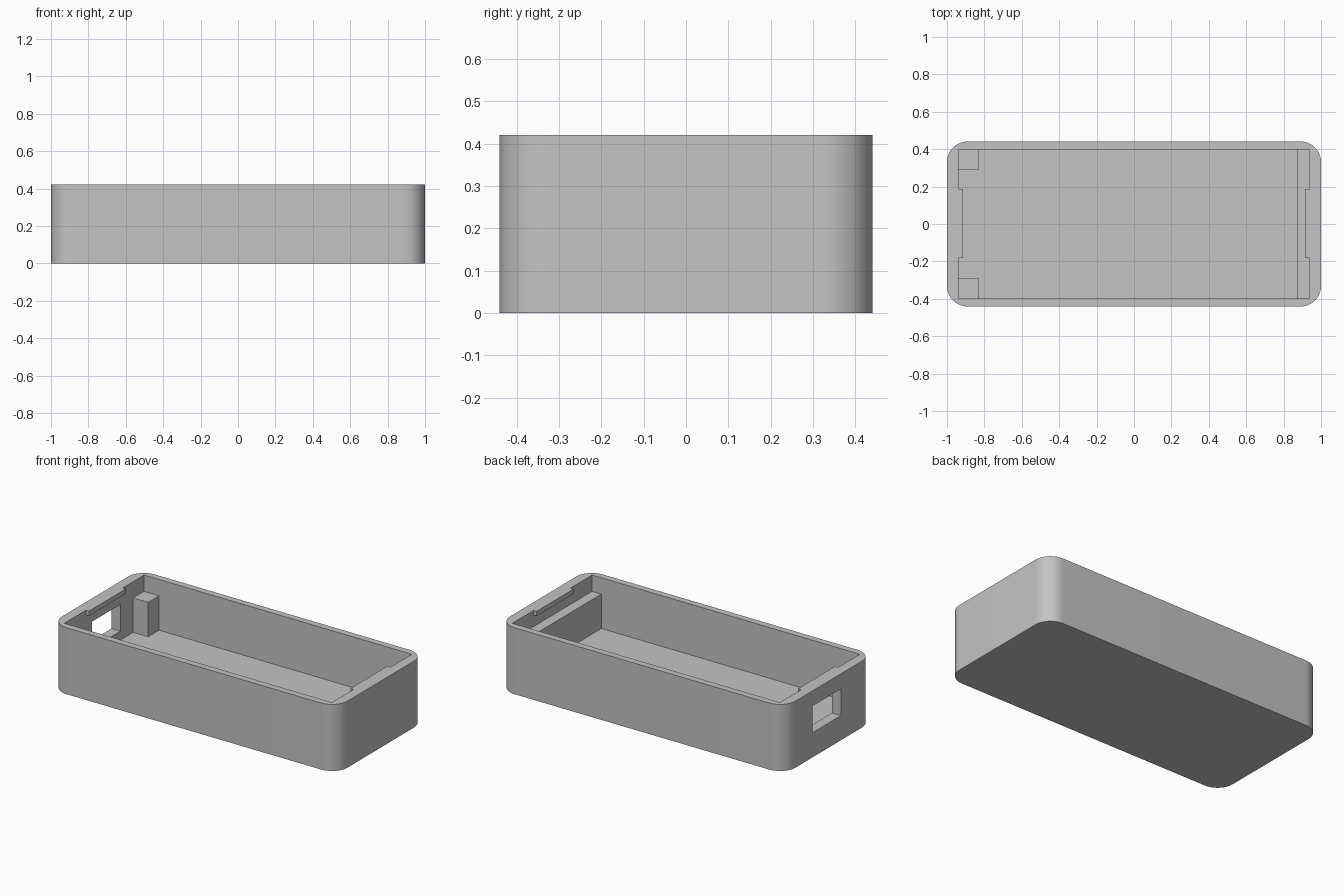
import bpy, bmesh
from mathutils import Matrix, Vector

cube = bpy.data.objects.get("Cube")
if cube:
    bpy.data.objects.remove(cube, do_unlink=True)

# Overall sizes
HALF_X, HALF_Y, HEIGHT = 1.0, 0.441, 0.421
CAVITY_X, CAVITY_Y, FLOOR = 0.937, 0.399, 0.10
CORNER = 0.11
SUPPORT_TOP = 0.318

grey = bpy.data.materials.new("light_grey_plastic")
grey.use_nodes = True
grey.diffuse_color = (0.55, 0.55, 0.55, 1)
grey.node_tree.nodes["Principled BSDF"].inputs["Base Color"].default_value = grey.diffuse_color


def box(name, low, high, corner=0.0):
    """Box between two corners, with optional rounded upright edges."""
    low, high = Vector(low), Vector(high)
    bm = bmesh.new()
    place = Matrix.Translation((low + high) / 2) @ Matrix.Diagonal((*(high - low), 1))
    bmesh.ops.create_cube(bm, size=1, matrix=place)
    if corner:
        upright = [e for e in bm.edges
                   if abs(e.verts[0].co.z - e.verts[1].co.z) > 0.01]
        bmesh.ops.bevel(bm, geom=upright, offset=corner, segments=16,
                        profile=0.5, affect='EDGES')
    mesh = bpy.data.meshes.new(name)
    bm.to_mesh(mesh)
    bm.free()
    mesh.materials.append(grey)
    obj = bpy.data.objects.new(name, mesh)
    bpy.context.collection.objects.link(obj)
    return obj


def activate(obj):
    bpy.ops.object.select_all(action='DESELECT')
    obj.select_set(True)
    bpy.context.view_layer.objects.active = obj


def cut(target, cutter):
    activate(target)
    mod = target.modifiers.new("cut", 'BOOLEAN')
    mod.operation = 'DIFFERENCE'
    mod.solver = 'EXACT'
    mod.object = cutter
    bpy.ops.object.modifier_apply(modifier=mod.name)
    bpy.data.objects.remove(cutter, do_unlink=True)


# Tray with rounded corners, hollow inside, and a port in the -x wall
tray = box("tray", (-HALF_X, -HALF_Y, 0), (HALF_X, HALF_Y, HEIGHT), CORNER)
cut(tray, box("cavity_cutter", (-CAVITY_X, -CAVITY_Y, FLOOR),
              (CAVITY_X, CAVITY_Y, HEIGHT + 0.1)))
cut(tray, box("port_cutter", (-HALF_X - 0.1, -0.12, 0.156),
              (-CAVITY_X + 0.03, 0.163, 0.325)))
activate(tray)
bpy.ops.object.shade_smooth_by_angle(angle=0.5)

# Corner posts beside the port
for name, side in (("left_post", -1), ("right_post", 1)):
    ys = sorted((side * 0.29, side * CAVITY_Y))
    box(name, (-CAVITY_X, ys[0], FLOOR), (-0.832, ys[1], SUPPORT_TOP))

# Support ledge along the opposite wall
box("end_ledge", (0.872, -CAVITY_Y, FLOOR), (CAVITY_X, CAVITY_Y, SUPPORT_TOP))

# Snap tabs flush with the rim at both ends
for name, side in (("port_end_tab", -1), ("ledge_end_tab", 1)):
    xs = sorted((side * 0.915, side * CAVITY_X))
    box(name, (xs[0], -0.183, HEIGHT - 0.03), (xs[1], 0.187, HEIGHT))
